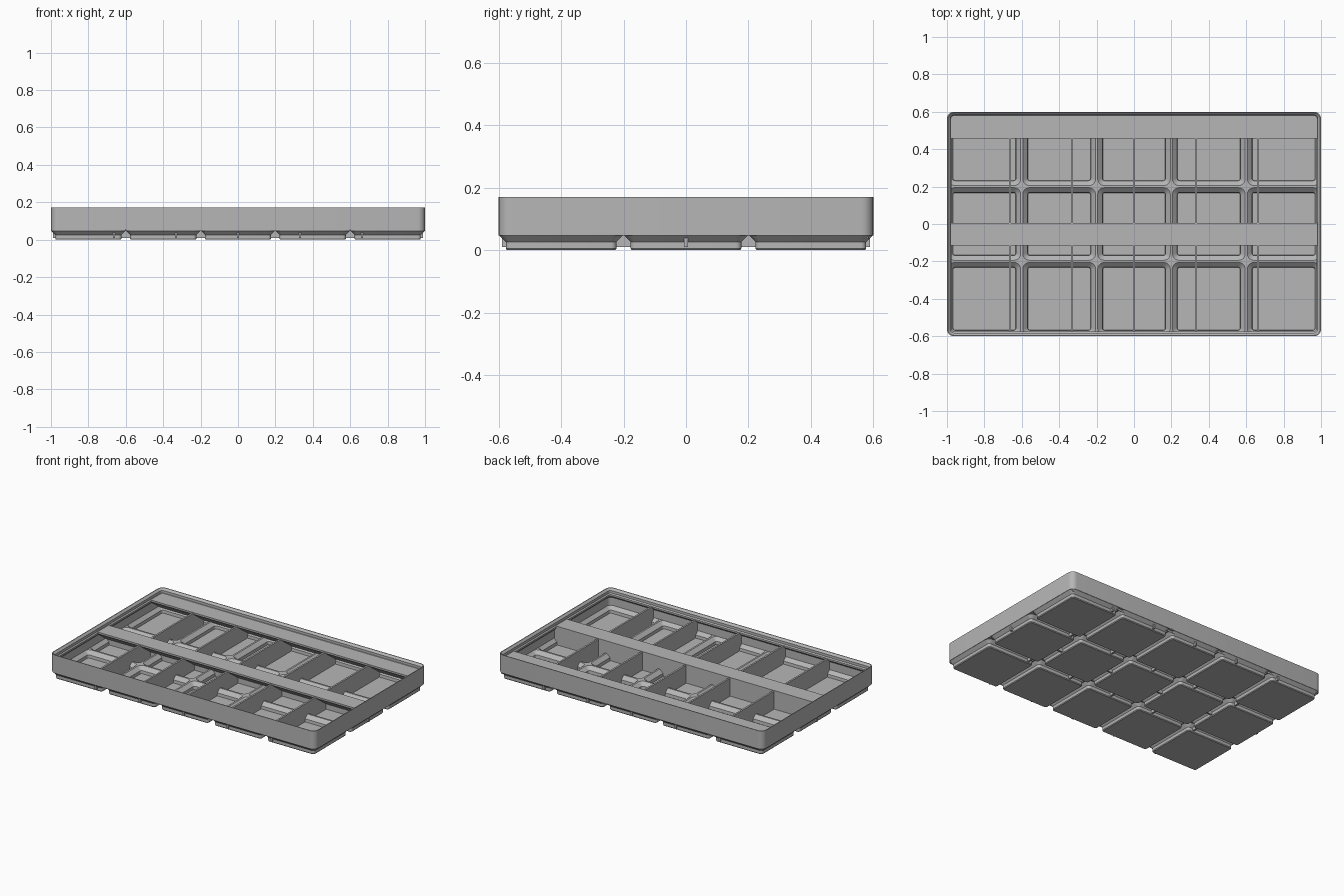
import bpy
import bmesh
import math

cube = bpy.data.objects.get("Cube")
if cube:
    bpy.data.objects.remove(cube, do_unlink=True)

grey = bpy.data.materials.new("light_grey_plastic")
grey.use_nodes = True
colour = (0.47, 0.47, 0.47, 1)
grey.diffuse_color = colour
grey.node_tree.nodes["Principled BSDF"].inputs["Base Color"].default_value = colour

PITCH, COLS, ROWS = 0.4, 5, 3
HALF_X, HALF_Y = PITCH * COLS / 2, PITCH * ROWS / 2
RADIUS = 0.038
TOP = 0.134          # divider height, where the stacking lip begins
SHELF_TOP = 0.139
FLOOR = 0.012
SEGMENTS = 6


def finish(name, bm):
    bmesh.ops.recalc_face_normals(bm, faces=bm.faces)
    mesh = bpy.data.meshes.new(name)
    bm.to_mesh(mesh)
    bm.free()
    mesh.materials.append(grey)
    obj = bpy.data.objects.new(name, mesh)
    bpy.context.collection.objects.link(obj)
    bpy.ops.object.select_all(action='DESELECT')
    obj.select_set(True)
    bpy.context.view_layer.objects.active = obj
    bpy.ops.object.shade_smooth_by_angle(angle=math.radians(30))
    return obj


def rounded_loop(bm, cx, cy, hx, hy, z, radii):
    """Rounded rectangle; radii run counter-clockwise from the +x +y corner."""
    verts = []
    for k, (sx, sy) in enumerate([(1, 1), (-1, 1), (-1, -1), (1, -1)]):
        r = radii[k]
        for i in range(SEGMENTS + 1):
            a = math.pi / 2 * (k + i / SEGMENTS)
            verts.append(bm.verts.new((cx + sx * (hx - r) + r * math.cos(a),
                                       cy + sy * (hy - r) + r * math.sin(a), z)))
    return verts


def bridge(bm, a, b):
    n = len(a)
    for i in range(n):
        j = (i + 1) % n
        bm.faces.new((a[i], a[j], b[j], b[i]))


def box(name, x0, x1, y0, y1, z0, z1):
    prism(name, x0, x1, [(y0, z0), (y1, z0), (y1, z1), (y0, z1)])


def prism(name, x0, x1, profile):
    """Extrude a y-z profile along x."""
    bm = bmesh.new()
    a = [bm.verts.new((x0, y, z)) for y, z in profile]
    b = [bm.verts.new((x1, y, z)) for y, z in profile]
    bridge(bm, a, b)
    bm.faces.new(a)
    bm.faces.new(b)
    finish(name, bm)


# Outer wall with stacking lip: (inset, height) going up outside, down inside
wall_profile = [(0, 0.055), (0, 0.171), (0.005, 0.171), (0.018, 0.158),
                (0.018, 0.141), (0.025, TOP), (0.025, 0.123),
                (0.0115, 0.109), (0.0115, 0.055)]
bm = bmesh.new()
loops = [rounded_loop(bm, 0, 0, HALF_X - d, HALF_Y - d, z, [RADIUS - d] * 4)
         for d, z in wall_profile]
for i, loop in enumerate(loops):
    bridge(bm, loop, loops[(i + 1) % len(loops)])
finish("outer_wall", bm)

# Hollow feet: (half width, height, corner radius); None keeps the cell outline
foot_profile = [(0.173, 0, 0.013), (0.177, 0.005, 0.017), (0.177, 0.026, 0.017),
                (0.198, 0.047, RADIUS), (0.2, 0.047, None), (0.2, 0.055, None),
                (0.194, 0.055, 0.034), (0.169, 0.032, 0.013), (0.167, FLOOR, 0.011)]
for col in range(COLS):
    for row in range(ROWS):
        cx = (col - (COLS - 1) / 2) * PITCH
        cy = (row - (ROWS - 1) / 2) * PITCH
        right, left = col == COLS - 1, col == 0
        back, front = row == ROWS - 1, row == 0
        corners = [right and back, left and back, left and front, right and front]
        outline = [RADIUS if c else 0.0005 for c in corners]
        bm = bmesh.new()
        loops = [rounded_loop(bm, cx, cy, h, h, z, [r] * 4 if r else outline)
                 for h, z, r in foot_profile]
        for a, b in zip(loops, loops[1:]):
            bridge(bm, a, b)
        bm.faces.new(loops[0])
        bm.faces.new(loops[-1])
        finish(f"hollow_foot_{col + 1}_{row + 1}", bm)

# Dividers: one long wall and five cross walls
T = 0.006
INNER_X, INNER_Y = HALF_X - 0.01, HALF_Y - 0.01
box("long_divider", -INNER_X, INNER_X, -T, T, FLOOR - 0.002, TOP)
for i in range(5):
    x = (i - 2) * 0.3315
    box(f"cross_divider_{i + 1}", x - T, x + T, -INNER_Y, INNER_Y, FLOOR - 0.002, TOP)

# Label shelves with sloping undersides
for name, wall_y, tip_y in [("back_label_shelf", 0.585, 0.457),
                            ("middle_label_shelf", T, -0.115)]:
    drop = 0.012 + (wall_y - tip_y) * math.tan(math.radians(36))
    prism(name, -0.985, 0.985, [(wall_y, SHELF_TOP), (tip_y, SHELF_TOP),
                                (tip_y, SHELF_TOP - 0.012), (wall_y, SHELF_TOP - drop)])
